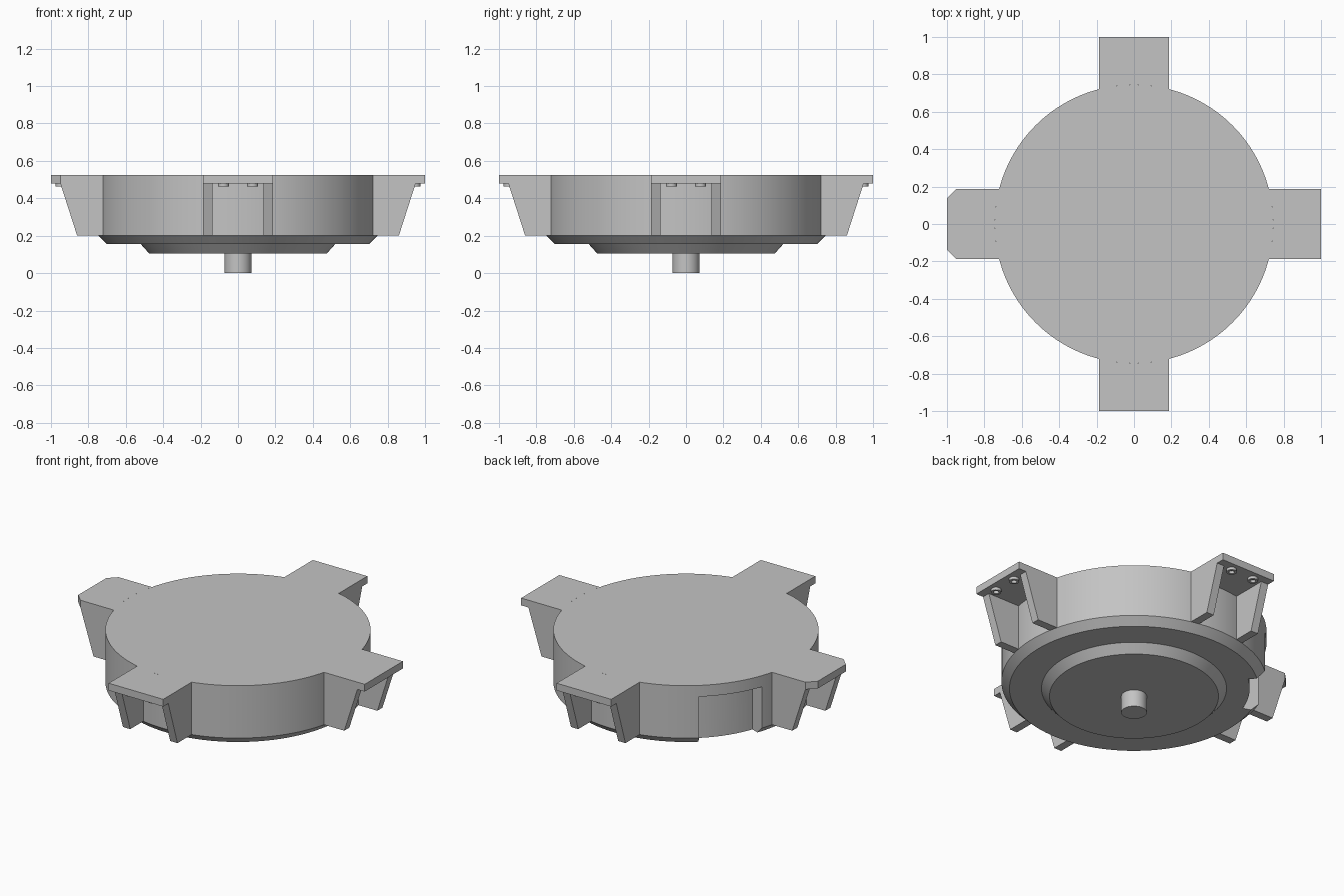
import bpy
import bmesh
from math import cos, sin, radians, pi, asin
from mathutils import Matrix, Vector

cube = bpy.data.objects.get("Cube")
if cube:
    bpy.data.objects.remove(cube, do_unlink=True)

GREY = (0.55, 0.55, 0.55, 1)
mat = bpy.data.materials.new("plain grey")
mat.use_nodes = True
mat.diffuse_color = GREY
mat.node_tree.nodes["Principled BSDF"].inputs["Base Color"].default_value = GREY

R, TOP, BASE = 0.745, 0.525, 0.2
PLATE_Z, HALF_W, RIB_T = 0.48, 0.187, 0.05


def finish(name, bm, smooth=False):
    bmesh.ops.remove_doubles(bm, verts=bm.verts, dist=1e-5)
    bmesh.ops.recalc_face_normals(bm, faces=bm.faces)
    mesh = bpy.data.meshes.new(name)
    bm.to_mesh(mesh)
    bm.free()
    obj = bpy.data.objects.new(name, mesh)
    bpy.context.collection.objects.link(obj)
    mesh.materials.append(mat)
    if smooth:
        shade(obj)
    return obj


def shade(obj):
    bpy.ops.object.select_all(action="DESELECT")
    obj.select_set(True)
    bpy.context.view_layer.objects.active = obj
    bpy.ops.object.shade_smooth_by_angle(angle=radians(25))


def lathe(name, profile, steps, smooth=True):
    """Spin (radius, z) points around the z axis."""
    bm = bmesh.new()
    verts = [bm.verts.new((r, 0, z)) for r, z in profile]
    edges = [bm.edges.new(pair) for pair in zip(verts, verts[1:])]
    if profile[0][0] > 0:
        edges.append(bm.edges.new((verts[-1], verts[0])))
    bmesh.ops.spin(bm, geom=verts + edges, cent=(0, 0, 0), axis=(0, 0, 1),
                   angle=2 * pi, steps=steps, use_merge=False)
    return finish(name, bm, smooth)


def prism(name, points, along):
    """Extrude a flat outline along a vector."""
    bm = bmesh.new()
    face = bm.faces.new([bm.verts.new(p) for p in points])
    new = bmesh.ops.extrude_face_region(bm, geom=[face], use_keep_orig=True)["geom"]
    bmesh.ops.translate(bm, vec=Vector(along),
                        verts=[v for v in new if isinstance(v, bmesh.types.BMVert)])
    return finish(name, bm)


def arc(radius, start, end, steps, z):
    turns = [start + (end - start) * i / steps for i in range(steps + 1)]
    return [(radius * cos(a), radius * sin(a), z) for a in turns]


# Drum with bevelled rim and raised lower boss
drum = lathe("drum", [(0, TOP), (R, TOP), (R, BASE), (0.7, 0.155),
                      (0.52, 0.155), (0.475, 0.105), (0, 0.105)], 128, False)

# Pocket cut into the drum wall, open at the bottom
a0, a1 = radians(130.7), radians(160)
outline = arc(0.65, a0, a1, 12, 0.1) + arc(0.85, a1, a0, 12, 0.1)
cutter = prism("pocket_cutter", outline, (0, 0, 0.355))
cutter.hide_render = True
cut = drum.modifiers.new("pocket", "BOOLEAN")
cut.operation, cut.solver, cut.object = "DIFFERENCE", "EXACT", cutter
bpy.context.view_layer.objects.active = drum
bpy.ops.object.modifier_apply(modifier=cut.name)
bpy.data.objects.remove(cutter, do_unlink=True)
shade(drum)

# Centre shaft
lathe("shaft", [(0, 0.12), (0.072, 0.12), (0.072, 0), (0, 0)], 48)

# Four mounting arms, each with a plate, two ribs and two ring bosses
sides = ["left", "back", "right", "front"]
half = asin(HALF_W / R)
for i, side in enumerate(sides):
    turn = Matrix.Rotation(i * pi / 2, 4, "Z")
    parts = []
    c = 0.05 if side == "right" else 0
    tip = [(1, -HALF_W + c), (1, HALF_W - c)]
    if c:
        tip = [(1 - c, -HALF_W)] + tip + [(1 - c, HALF_W)]
    plate = [(x, y, PLATE_Z) for x, y in tip] + arc(R, half, -half, 12, PLATE_Z)
    parts.append(prism(side + "_arm_plate", plate, (0, 0, TOP - PLATE_Z)))
    for s, label in ((1, "a"), (-1, "b")):
        rib = [(0.7, PLATE_Z), (0.95, PLATE_Z), (0.86, BASE), (0.7, BASE)]
        parts.append(prism(f"{side}_arm_rib_{label}",
                           [(x, s * HALF_W, z) for x, z in rib], (0, -s * RIB_T, 0)))
        ring = lathe(f"{side}_arm_ring_{label}",
                     [(0.016, PLATE_Z), (0.029, PLATE_Z),
                      (0.029, 0.463), (0.016, 0.463)], 24)
        ring.data.transform(Matrix.Translation((0.946, s * 0.078, 0)))
        parts.append(ring)
    for part in parts:
        part.data.transform(turn)
